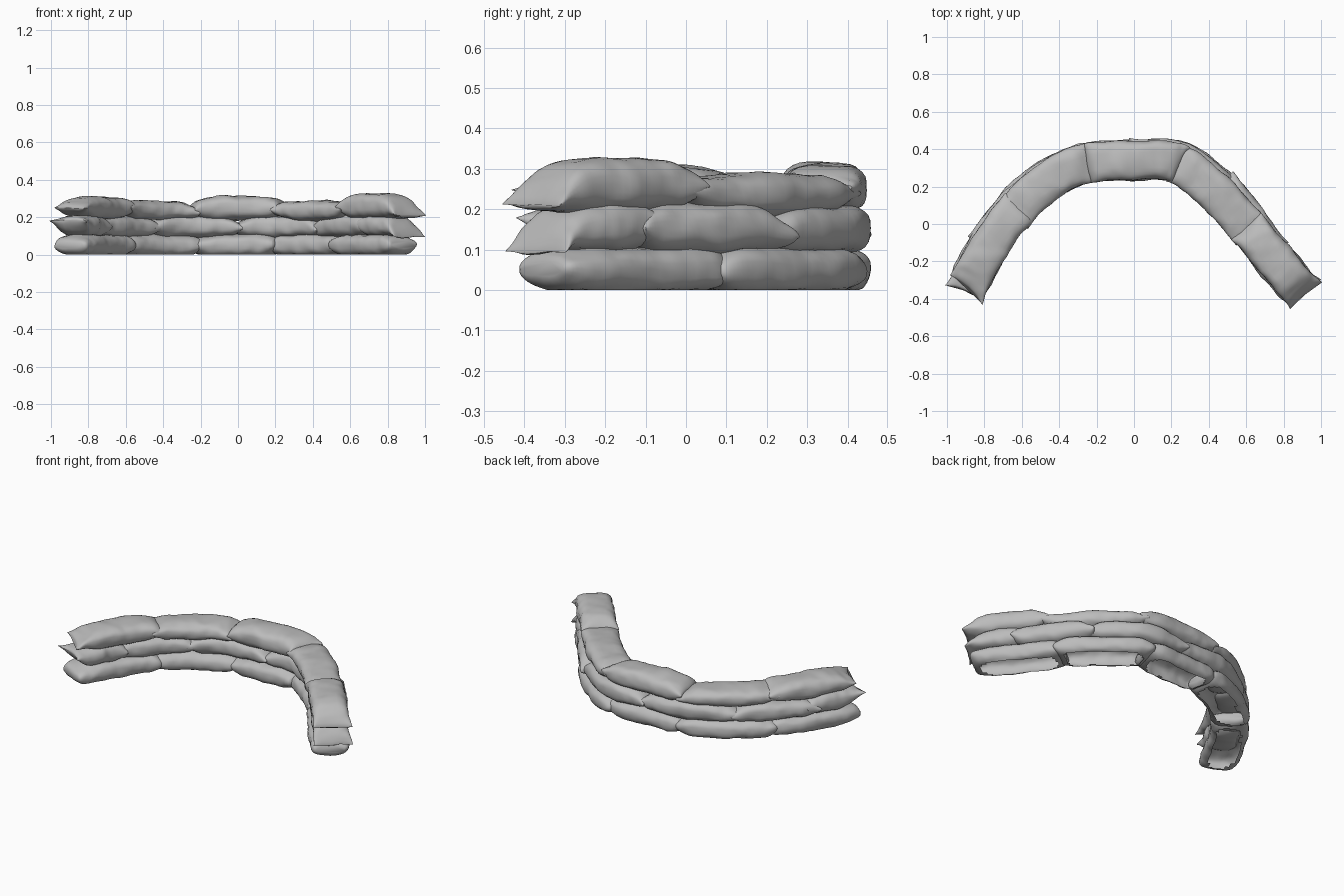
import bpy, bmesh, math
from mathutils import Vector, noise

if "Cube" in bpy.data.objects:
    bpy.data.objects.remove(bpy.data.objects["Cube"])

cloth = bpy.data.materials.new("grey sackcloth")
cloth.diffuse_color = (0.5, 0.5, 0.5, 1)
cloth.use_nodes = True
cloth.node_tree.nodes["Principled BSDF"].inputs["Base Color"].default_value = cloth.diffuse_color

# Plan of the curved wall, left end to right end
KEYS = [Vector(p) for p in [
    (-0.90, -0.36), (-0.78, -0.13), (-0.63, 0.07), (-0.44, 0.24), (-0.24, 0.328), (0.0, 0.34),
    (0.22, 0.33), (0.44, 0.165), (0.61, -0.025), (0.76, -0.2), (0.92, -0.385)]]


def build_path(steps=16):
    pts = [2 * KEYS[0] - KEYS[1]] + KEYS + [2 * KEYS[-1] - KEYS[-2]]
    out = []
    for i in range(1, len(pts) - 2):
        a, b, c, d = pts[i - 1:i + 3]
        for k in range(steps):
            t = k / steps
            out.append(0.5 * (2 * b + (c - a) * t + (2 * a - 5 * b + 4 * c - d) * t * t
                              + (3 * b - a - 3 * c + d) * t ** 3))
    return out + [KEYS[-1]]


PATH = build_path()
DIST = [0.0]
for p, q in zip(PATH, PATH[1:]):
    DIST.append(DIST[-1] + (q - p).length)


def dist_at_x(x):
    for i in range(len(PATH) - 1):
        if x <= PATH[i + 1].x or i == len(PATH) - 2:
            f = (x - PATH[i].x) / (PATH[i + 1].x - PATH[i].x)
            return DIST[i] + f * (DIST[i + 1] - DIST[i])


def path_at(s):
    i = 0
    while i < len(DIST) - 2 and DIST[i + 1] < s:
        i += 1
    f = (s - DIST[i]) / (DIST[i + 1] - DIST[i])
    lo, hi = PATH[max(i - 5, 0)], PATH[min(i + 6, len(PATH) - 1)]
    return PATH[i].lerp(PATH[i + 1], f), (hi - lo).normalized()


def spow(v, e):
    return math.copysign(abs(v) ** e, v)


def sandbag(name, x0, x1, low, top, tip0, tip1, out0=0, out1=0, width=0.21, skew=0, ground=False):
    """Stuffed bag from x0 to x1; tip0/tip1 are end seam heights, out0/out1 push the ends outward."""
    s0, s1 = dist_at_x(x0), dist_at_x(x1)
    zc, h = (low + top) / 2, (top - low) / 2
    n_u, n_a = 36, 28
    bm = bmesh.new()
    rings = []
    for i in range(n_u + 1):
        u = -math.cos(math.pi * i / n_u)
        u = 0.55 * u + 0.45 * (2 * i / n_u - 1)
        au = abs(u)
        free = abs(x0 if u < 0 else x1) > 0.88
        if ground:      # rounded, folded-in ends
            swell = 0.28 + 0.72 * (1 - au ** 5) ** 0.6
            half = width / 2 * (0.76 + 0.24 * (1 - au ** 6) ** 0.5)
        elif free:      # flat sewn ends with pointed corners
            swell = 0.05 + 0.95 * (1 - au ** 2.8) ** 0.72
            half = width / 2 * (0.99 - 0.04 * math.sin(math.pi * au) + 0.06 * au ** 10)
        else:           # ends pressed against the next bag
            swell = 0.15 + 0.85 * (1 - au ** 4) ** 0.65
            half = width / 2 * (0.99 - 0.03 * math.sin(math.pi * au))
        tip = tip0 if u < 0 else tip1
        mid = zc + (tip - zc) * au ** 4
        push = (out0 * (1 - u) + out1 * (1 + u)) / 2
        ring = []
        for k in range(n_a):
            a = 2 * math.pi * k / n_a
            v = spow(math.cos(a), 0.75 if ground else 0.65)
            w = spow(math.sin(a), 0.8)
            ear = 0.014 * spow(u, 12) * abs(v) ** 3 if free and not ground else 0
            slant = skew * v * max(-u, 0) ** 2
            pos, tan = path_at(s0 + (u + 1) / 2 * (s1 - s0) + ear + slant)
            xy = pos + Vector((-tan.y, tan.x)) * (half * v + push)
            p = Vector((xy.x, xy.y, mid + h * swell * w))
            # loose cloth folds
            d = noise.noise_vector(p * 9 + Vector((x0 * 7, low * 31, 0)))
            e = noise.noise_vector(p * 22 + Vector((x1 * 5, 3, 0)))
            p += d * 0.009 + e * 0.004
            if ground:
                p.z = max(p.z, 0.0)
            ring.append(bm.verts.new(p))
        rings.append(ring)
    for r, q in zip(rings, rings[1:]):
        for k in range(n_a):
            j = (k + 1) % n_a
            bm.faces.new((r[k], q[k], q[j], r[j]))
    bm.faces.new(rings[0])
    bm.faces.new(rings[-1][::-1])
    bmesh.ops.recalc_face_normals(bm, faces=bm.faces)
    if ground:          # open underside resting on the ground
        under = [f for f in bm.faces if all(v.co.z < 0.0005 for v in f.verts)]
        bmesh.ops.delete(bm, geom=under, context='FACES')
    mesh = bpy.data.meshes.new(name)
    bm.to_mesh(mesh)
    bm.free()
    mesh.materials.append(cloth)
    ob = bpy.data.objects.new(name, mesh)
    bpy.context.collection.objects.link(ob)
    bpy.context.view_layer.objects.active = ob
    ob.select_set(True)
    bpy.ops.object.shade_smooth_by_angle(angle=math.radians(50))
    ob.select_set(False)


# Bottom course: x start, x end, outward push of both ends
BOTTOM = [(-0.90, -0.60, 0, 0.012), (-0.64, -0.20, 0.02, 0), (-0.24, 0.23, 0, 0),
          (0.18, 0.58, 0.015, 0.03), (0.54, 0.89, 0.015, -0.008)]
for i, (a, b, o0, o1) in enumerate(BOTTOM):
    sandbag(f"bottom_bag_{i + 1}", a, b, -0.014, 0.11, 0.05, 0.05, o0, o1, 0.22, ground=True)

# Middle course: x start, x end, underside, top, seam heights, outward push
MIDDLE = [(-0.90, -0.74, 0.095, 0.215, 0.18, 0.15, 0, 0.015),
          (-0.78, -0.46, 0.09, 0.205, 0.14, 0.14, 0.02, 0.012),
          (-0.50, 0.02, 0.09, 0.21, 0.14, 0.14, 0.012, 0),
          (-0.02, 0.47, 0.09, 0.21, 0.14, 0.13, 0.01, 0.025),
          (0.43, 0.74, 0.09, 0.22, 0.13, 0.15, 0.035, 0.012),
          (0.69, 0.905, 0.095, 0.215, 0.16, 0.095, 0.01, 0)]
for i, spec in enumerate(MIDDLE):
    sandbag(f"middle_bag_{i + 1}", *spec, width=0.21)

# Top course
TOP = [(-0.89, -0.61, 0.19, 0.31, 0.25, 0.25), (-0.65, -0.22, 0.185, 0.29, 0.25, 0.22),
       (-0.25, 0.25, 0.185, 0.315, 0.24, 0.25), (0.21, 0.63, 0.18, 0.288, 0.24, 0.24),
       (0.60, 0.91, 0.19, 0.328, 0.255, 0.21)]
for i, spec in enumerate(TOP):
    sandbag(f"top_bag_{i + 1}", *spec, width=0.215, skew=0.035 if i == 0 else 0)
